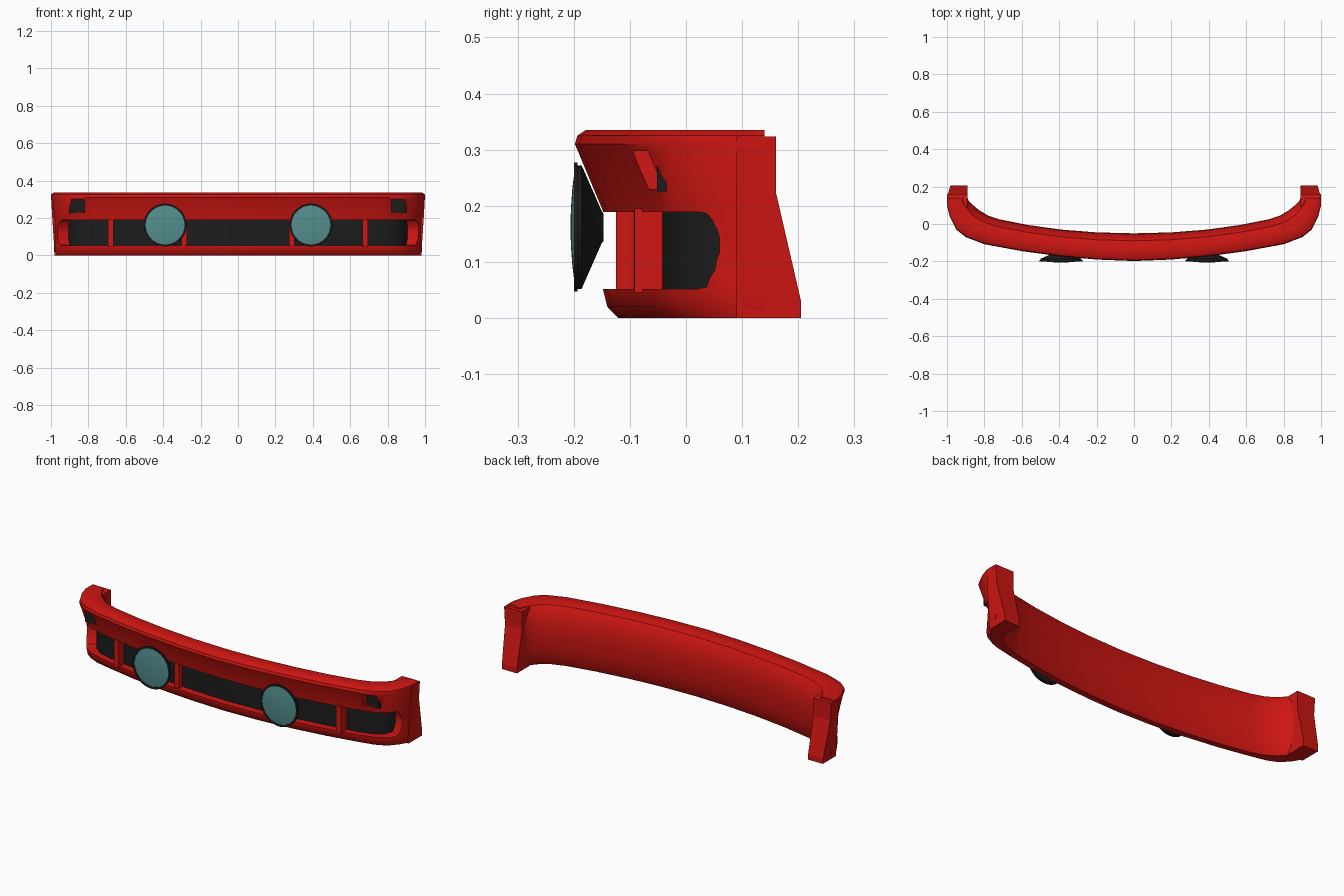
import bpy, bmesh, math
from mathutils import Vector

if "Cube" in bpy.data.objects:
    bpy.data.objects.remove(bpy.data.objects["Cube"])

def mat(name, c):
    m = bpy.data.materials.new(name)
    m.diffuse_color = (*c, 1)
    m.use_nodes = True
    m.node_tree.nodes["Principled BSDF"].inputs["Base Color"].default_value = m.diffuse_color
    return m

RED = mat("red_paint", (0.62, 0.008, 0.006))
BLACK = mat("black_plastic", (0.012, 0.012, 0.012))
GLASS = mat("lamp_glass", (0.09, 0.27, 0.27))

def make(name, verts, faces, m):
    me = bpy.data.meshes.new(name)
    bm = bmesh.new()
    vs = [bm.verts.new(v) for v in verts]
    for f in faces:
        bm.faces.new([vs[i] for i in f])
    bmesh.ops.remove_doubles(bm, verts=bm.verts, dist=1e-6)
    bmesh.ops.recalc_face_normals(bm, faces=bm.faces)
    bm.to_mesh(me)
    bm.free()
    me.materials.append(m)
    o = bpy.data.objects.new(name, me)
    bpy.context.collection.objects.link(o)
    return o

def smooth(o, angle=35):
    bpy.ops.object.select_all(action='DESELECT')
    o.select_set(True)
    bpy.context.view_layer.objects.active = o
    bpy.ops.object.shade_smooth_by_angle(angle=math.radians(angle))

def rings(name, sections, m):
    n, k = len(sections[0]), len(sections)
    verts = [p for s in sections for p in s]
    faces = [(i*n + j, i*n + (j+1) % n, (i+1)*n + (j+1) % n, (i+1)*n + j)
             for i in range(k-1) for j in range(n)]
    faces += [tuple(range(n)), tuple(range((k-1)*n, k*n))]
    return make(name, verts, faces, m)

# Half plan curve: outer and inner point of each station
OUT = [(0, -.198), (.2, -.19), (.4, -.172), (.6, -.145), (.8, -.108), (.9, -.07),
       (.95, -.03), (.985, .04), (1.0, .10), (1.0, .14)]
INN = [(0, -.05), (.2, -.045), (.39, -.03), (.57, -.005), (.72, .025), (.78, .045),
       (.83, .075), (.86, .10), (.885, .125), (.89, .14)]

def plan(u):
    a = abs(u)
    i = min(int(a), len(OUT) - 2)
    p = Vector(OUT[i]).lerp(Vector(OUT[i+1]), a - i)
    q = Vector(INN[i]).lerp(Vector(INN[i+1]), a - i)
    if u < 0:
        p.x, q.x = -p.x, -q.x
    return p, q

def sweep(name, stations, section, m):
    us = [-u for u in reversed(stations) if u > 0] + list(stations)
    secs = []
    for u in us:
        p, q = plan(u)
        ring = []
        for d, z in section(abs(u), (q - p).length):
            v = p + (q - p).normalized() * d
            ring.append((v.x, v.y, z))
        secs.append(ring)
    return rings(name, secs, m)

def box(name, x0, x1, y0, y1, z0, z1, m):
    return rings(name, [[(x0, y0, z), (x1, y0, z), (x1, y1, z), (x0, y1, z)] for z in (z0, z1)], m)

# Bumper body cross-section: leaning front, rounded back
FRONT = [(.03, .325), (0, .31), (.34, .19), (.34, .05), (.39, .02), (.52, 0)]
BACK = [(.75, 0), (.87, .035), (.95, .09), (1, .17), (.97, .24), (.88, .295), (.73, .327), (.5, .335), (.13, .335)]

def body_section(u, w):
    t = 1 if u < 4 else 1 - .6 * min((u - 4) / 4, 1)
    return [(f * t * w, z) for f, z in FRONT] + [(f * w, z) for f, z in BACK]

body = sweep("bumper_body", list(range(10)), body_section, RED)

# Long front opening with rounded ends
HEIGHTS = {6.75: (.055, .186), 7.0: (.085, .166), 7.17: (.118, .142)}

def slot_section(u, w):
    lo, hi = HEIGHTS.get(u, (.052, .189))
    return [(-.06, lo), (.095, lo), (.095, hi), (-.06, hi)]

cutters = [sweep("opening_cutter", [0, 1, 2, 3, 4, 5, 6, 6.5, 6.75, 7.0, 7.17], slot_section, RED)]
for s in (-1, 1):
    a, b = sorted((s * .822, s * .893))
    cutters.append(box("signal_cutter", a, b, -.25, -.045, .23, .298, RED))
for c in cutters:
    md = body.modifiers.new("cut", 'BOOLEAN')
    md.operation = 'DIFFERENCE'
    md.solver = 'EXACT'
    md.object = c
    bpy.context.view_layer.objects.active = body
    bpy.ops.object.modifier_apply(modifier=md.name)
    bpy.data.objects.remove(c)
smooth(body)

# Dark grille panel along the floor of the opening
grille = sweep("grille_panel", [0, 1, 2, 3, 4, 5, 6, 6.6, 7.1],
               lambda u, w: [(.088, .045), (.105, .045), (.105, .195), (.088, .195)], BLACK)
smooth(grille)

def lathe(name, prof, cx, cz, m, n=32):
    secs = [[(cx + r * math.cos(2*math.pi*i/n), y, cz + r * math.sin(2*math.pi*i/n))
             for i in range(n)] for r, y in prof]
    o = rings(name, secs, m)
    smooth(o, 30)
    return o

for s, side in ((-1, "left"), (1, "right")):
    # End mounting blocks
    prof = [(.09, 0), (.205, 0), (.205, .03), (.16, .225), (.16, .323), (.09, .323)]
    rings("end_block_" + side,
          [[(s * .89, y, z) for y, z in prof],
           [(s * (.98 + .02 * min(z / .31, 1)), y, z) for y, z in prof]], RED)
    # Signal recess backs
    a, b = sorted((s * .815, s * .90))
    box("signal_lens_" + side, a, b, -.052, -.035, .225, .303, BLACK)
    # Upright bars in the opening
    for nm, x, y0, y1 in (("inner", .287, -.125, -.08), ("outer", .68, -.092, -.035)):
        box(f"{nm}_bar_{side}", s * x - .015, s * x + .015, y0, y1, .045, .195, RED)
    # Round driving lamps
    cx, cz = s * .39, .162
    lathe("lamp_housing_" + side,
          [(.09, -.192), (.104, -.193), (.104, -.2), (.115, -.2), (.115, -.193), (.11, -.193),
           (.11, -.186), (.028, -.15), (.025, -.147)], cx, cz, BLACK)
    lathe("lamp_glass_" + side,
          [(.1045, -.195), (.1045, -.198), (.07, -.2025), (.035, -.205), (.006, -.206)], cx, cz, GLASS)
